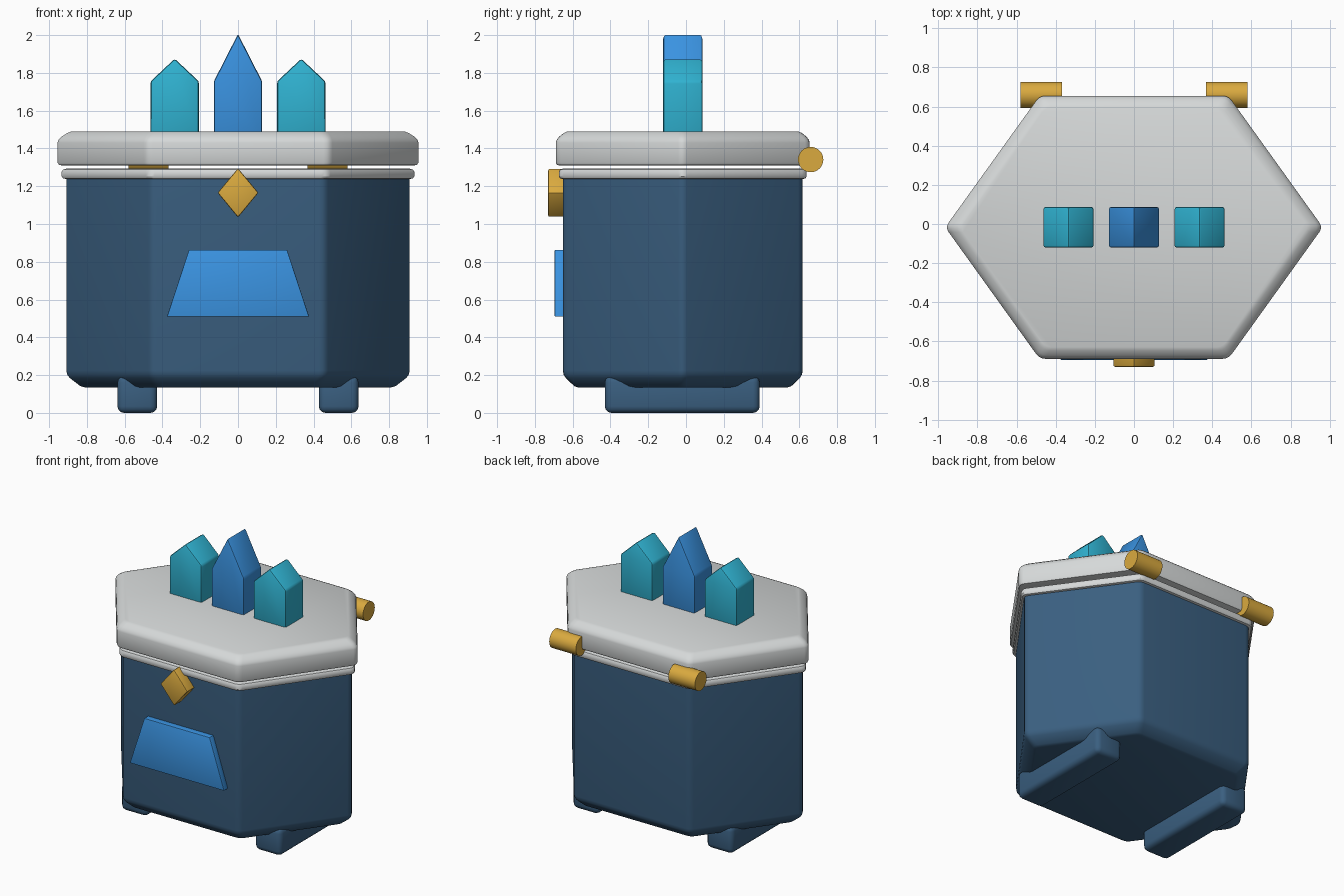
import bpy, bmesh, math
from mathutils import Vector

if "Cube" in bpy.data.objects:
    bpy.data.objects.remove(bpy.data.objects["Cube"])

CY = -0.017  # depth centre of the chest


def material(name, rgb):
    lin = [((c / 255 + 0.055) / 1.055) ** 2.4 for c in rgb]
    m = bpy.data.materials.new(name)
    m.diffuse_color = (*lin, 1)
    m.use_nodes = True
    m.node_tree.nodes["Principled BSDF"].inputs["Base Color"].default_value = m.diffuse_color
    return m


navy = material("navy", (58, 95, 128))
grey = material("light grey", (214, 217, 217))
gold = material("gold", (218, 170, 63))
blue = material("bright blue", (58, 147, 225))
teal = material("teal", (48, 179, 210))


def finish(name, bm, mat, bevel=0, segments=2):
    """Turn a bmesh into a bevelled, smooth-shaded object."""
    bmesh.ops.recalc_face_normals(bm, faces=bm.faces)
    if bevel:
        bmesh.ops.bevel(bm, geom=bm.edges[:], offset=bevel, segments=segments,
                        profile=0.5, affect='EDGES', clamp_overlap=True)
    me = bpy.data.meshes.new(name)
    bm.to_mesh(me)
    bm.free()
    me.materials.append(mat)
    ob = bpy.data.objects.new(name, me)
    bpy.context.collection.objects.link(ob)
    bpy.ops.object.select_all(action='DESELECT')
    ob.select_set(True)
    bpy.context.view_layer.objects.active = ob
    bpy.ops.object.shade_smooth_by_angle(angle=math.radians(32))
    return ob


def hex_ring(X, Y, d, t=0.03):
    """Stretched hexagon inset by d, with rounded corners."""
    n = Vector((Y, X / 2)).normalized()
    k = n.x * X - d
    sx, fy = k / n.x, Y - d
    fx = (k - n.y * fy) / n.x
    c = [Vector(p) for p in ((sx, 0), (fx, fy), (-fx, fy),
                             (-sx, 0), (-fx, -fy), (fx, -fy))]
    pts = []
    for i, p in enumerate(c):
        a = p + (c[i - 1] - p).normalized() * t
        b = p + (c[(i + 1) % 6] - p).normalized() * t
        for s in (0, 1 / 3, 2 / 3, 1):
            pts.append(a * (1 - s) ** 2 + p * 2 * s * (1 - s) + b * s * s)
    return pts


def hex_solid(name, X, Y, profile, mat):
    """Stack inset hexagons given as (inset, height)."""
    bm = bmesh.new()
    rings = [[bm.verts.new((p.x, p.y + CY, z)) for p in hex_ring(X, Y, d)]
             for d, z in profile]
    for r0, r1 in zip(rings, rings[1:]):
        for i in range(len(r0)):
            j = (i + 1) % len(r0)
            bm.faces.new((r0[i], r0[j], r1[j], r1[i]))
    bm.faces.new(rings[0])
    bm.faces.new(rings[-1])
    return finish(name, bm, mat)


def prism(name, outline, y0, y1, mat, bevel):
    """Extrude an (x, z) outline along y."""
    bm = bmesh.new()
    f = bm.faces.new([bm.verts.new((x, y0, z)) for x, z in outline])
    new = bmesh.ops.extrude_face_region(bm, geom=[f])["geom"]
    bmesh.ops.translate(bm, vec=(0, y1 - y0, 0),
                        verts=[v for v in new if isinstance(v, bmesh.types.BMVert)])
    return finish(name, bm, mat, bevel)


# Hexagonal body, rim and lid
hex_solid("body", 0.919, 0.635,
          [(0.08, 0.135), (0.06, 0.142), (0.015, 0.185), (0.004, 0.203),
           (0, 0.225), (0, 1.27)], navy)
hex_solid("rim", 0.943, 0.656,
          [(0.02, 1.238), (0.006, 1.242), (0, 1.252), (0, 1.277),
           (0.006, 1.288), (0.02, 1.293)], grey)
hex_solid("lid", 0.965, 0.672,
          [(0.02, 1.31), (0.006, 1.313), (0, 1.326), (0, 1.43), (0.004, 1.445),
           (0.018, 1.463), (0.042, 1.482), (0.06, 1.49)], grey)

# Runner feet and hinge barrels, mirrored left and right
for side, s in (("left", -1), ("right", 1)):
    bm = bmesh.new()
    bmesh.ops.create_cube(bm, size=1)
    for v in bm.verts:
        v.co = (s * 0.533 + v.co.x * 0.21, -0.02 + v.co.y * 0.82, 0.098 + v.co.z * 0.196)
    finish("foot_" + side, bm, navy, 0.035, 3)

    bm = bmesh.new()
    bmesh.ops.create_cone(bm, cap_ends=True, segments=32,
                          radius1=0.067, radius2=0.067, depth=0.212)
    for v in bm.verts:
        x, y, z = v.co
        v.co = (s * 0.474 + z, 0.66 + x, 1.341 + y)
    finish("hinge_" + side, bm, gold)

# Diamond clasp and front plate
prism("clasp", [(0, 1.035), (0.108, 1.165), (0, 1.295), (-0.108, 1.165)],
      -0.73, -0.62, gold, 0.008)
prism("front_plate", [(-0.376, 0.51), (0.376, 0.51), (0.26, 0.863), (-0.26, 0.863)],
      -0.695, -0.64, blue, 0.004)

# Row of pointed blocks on the lid
for name, x, peak, mat in (("left_block", -0.335, 1.875, teal),
                           ("middle_block", 0, 2.006, blue),
                           ("right_block", 0.335, 1.875, teal)):
    w = 0.128
    prism(name, [(x - w, 1.45), (x + w, 1.45), (x + w, 1.755), (x, peak), (x - w, 1.755)],
          CY - 0.104, CY + 0.104, mat, 0.012)
